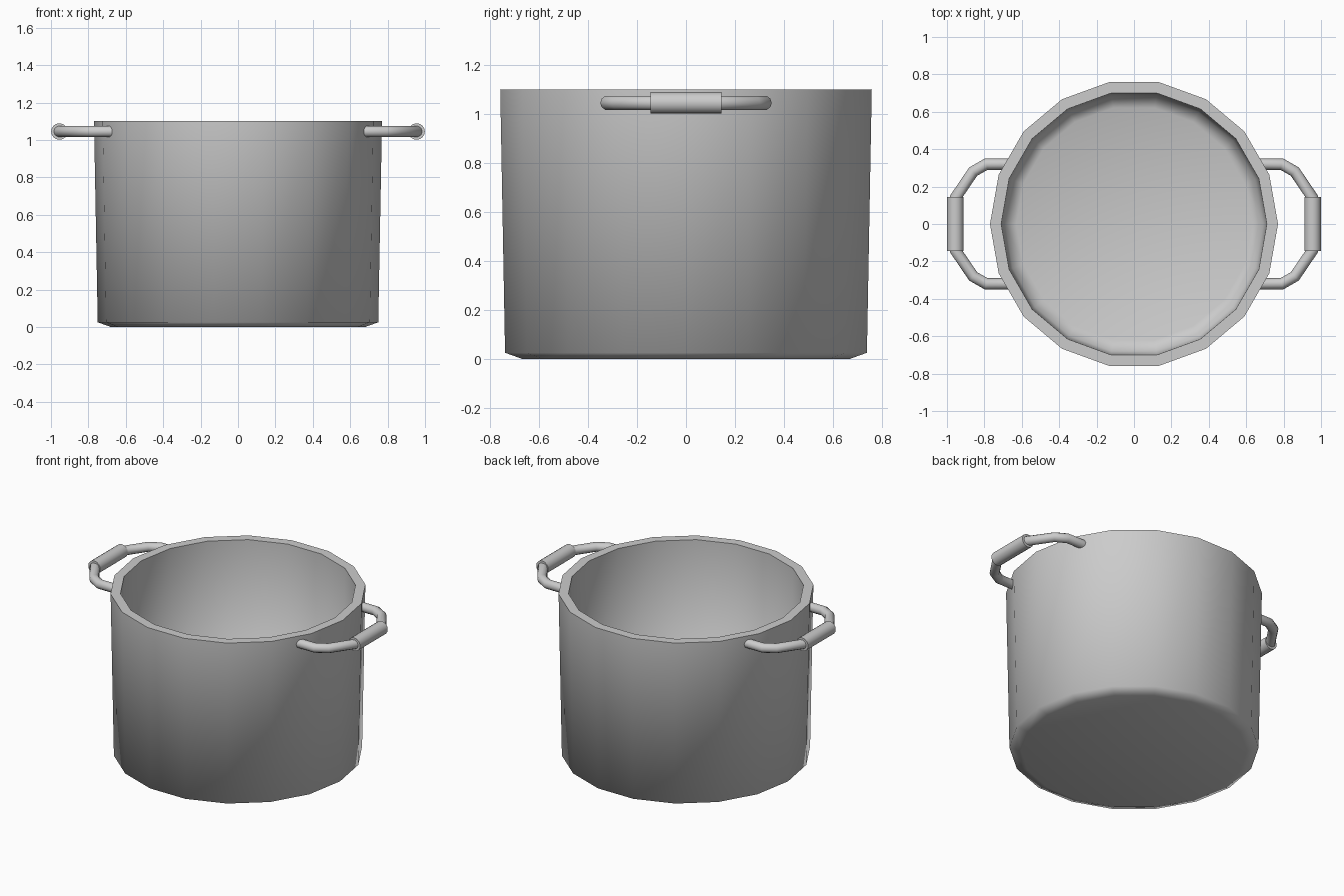
import bpy, bmesh, math
from mathutils import Vector

if "Cube" in bpy.data.objects:
    bpy.data.objects.remove(bpy.data.objects["Cube"])

SIDES = 18
HANDLE_Z = 1.045


def add_object(name, bm, angle):
    bmesh.ops.recalc_face_normals(bm, faces=bm.faces)
    mesh = bpy.data.meshes.new(name)
    bm.to_mesh(mesh)
    bm.free()
    obj = bpy.data.objects.new(name, mesh)
    bpy.context.collection.objects.link(obj)
    bpy.ops.object.select_all(action='DESELECT')
    obj.select_set(True)
    bpy.context.view_layer.objects.active = obj
    bpy.ops.object.shade_smooth_by_angle(angle=math.radians(angle))
    return obj


def skin_rings(bm, rings):
    """Bridge successive vertex rings and cap both ends."""
    for a, b in zip(rings, rings[1:]):
        n = len(a)
        for i in range(n):
            j = (i + 1) % n
            bm.faces.new((a[i], a[j], b[j], b[i]))
    bm.faces.new(rings[0])
    bm.faces.new(rings[-1])


def tube(name, path, radius, side, sides=10):
    """Mitred round tube along a flat path of (x, y) points."""
    bm = bmesh.new()
    pts = [Vector((x * side, y, HANDLE_Z)) for x, y in path]
    rings = []
    for i, p in enumerate(pts):
        d0 = (p - pts[max(i - 1, 0)]).normalized()
        d1 = (pts[min(i + 1, len(pts) - 1)] - p).normalized()
        t = (d0 + d1).normalized()
        across = Vector((-t.y, t.x, 0))
        ref = d1 if d1.length else d0
        across /= max(t.dot(ref), 0.5)
        rings.append([bm.verts.new(
            p + across * radius * math.cos(a) + Vector((0, 0, radius * math.sin(a))))
            for a in (2 * math.pi * k / sides for k in range(sides))])
    skin_rings(bm, rings)
    return add_object(name, bm, 50)


# Pot body: outer base, wall, flat rim, inner wall and floor
profile = [(0.68, 0.0), (0.75, 0.025), (0.77, 1.1),
           (0.71, 1.1), (0.69, 0.085), (0.63, 0.06)]
bm = bmesh.new()
rings = [[bm.verts.new((r * math.cos(a), r * math.sin(a), z))
          for a in (2 * math.pi * k / SIDES for k in range(SIDES))]
         for r, z in profile]
skin_rings(bm, rings)
add_object("pot_body", bm, 80)

# Side handles: bent rod plus thicker grip sleeve
half = [(0.67, 0.32), (0.79, 0.32), (0.86, 0.28), (0.955, 0.14)]
rod = half + [(x, -y) for x, y in reversed(half)]
for label, side in (("right", 1), ("left", -1)):
    tube(label + "_handle_rod", rod, 0.03, side)
    tube(label + "_handle_grip", [(0.955, 0.145), (0.955, -0.145)], 0.044, side, 16)
